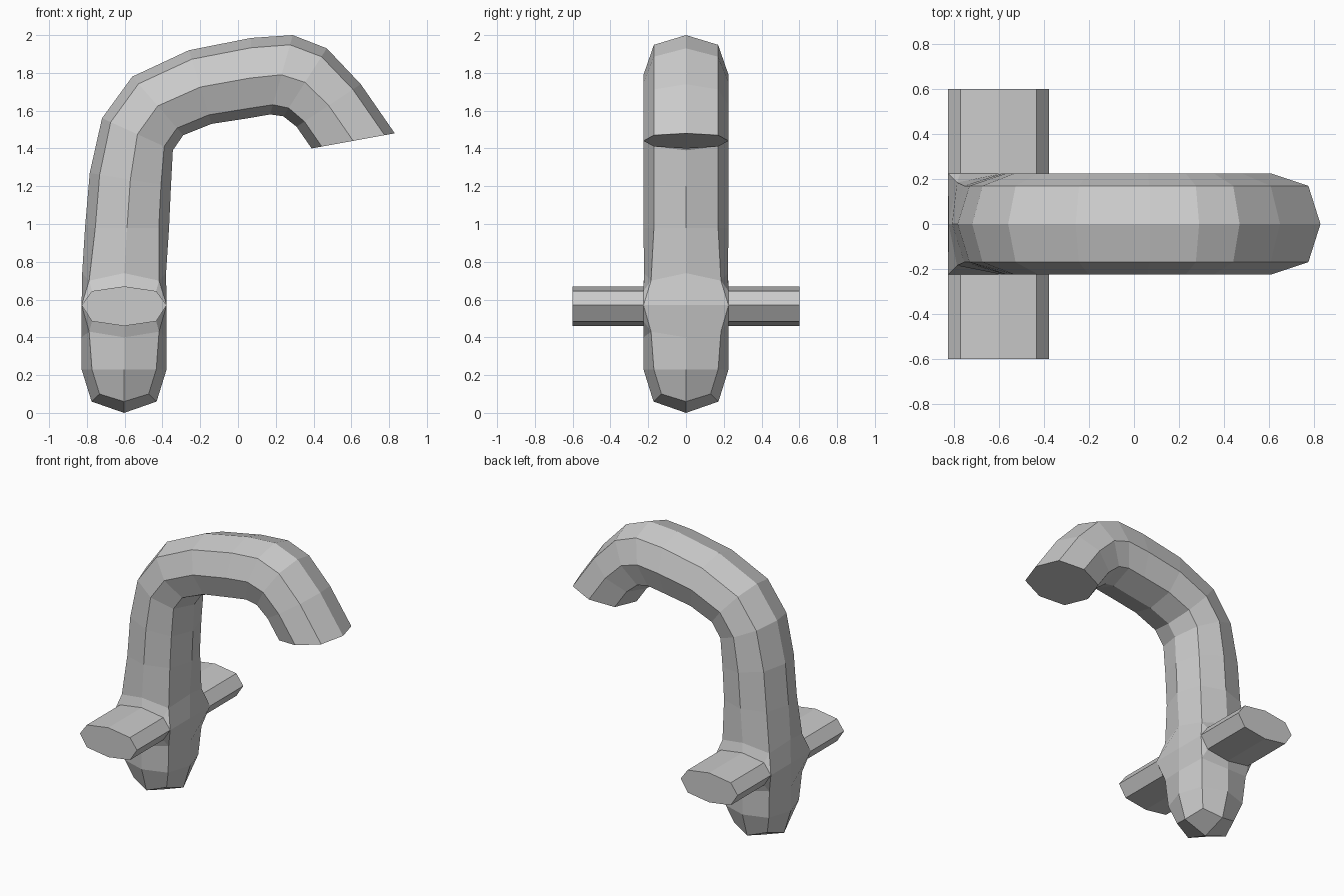
import bpy, bmesh

if "Cube" in bpy.data.objects:
    bpy.data.objects.remove(bpy.data.objects["Cube"])

R, D = 0.225, 0.755          # tube radius, diagonal factor of the octagon
UX = (1, D, 0, -D, -1, -D, 0, D)
UY = (0, -D, -1, -D, 0, D, 1, D)
CX = -0.603                  # stem axis

bm = bmesh.new()


def vert(x, y, z):
    return bm.verts.new((x, y, z))


def tube_ring(ox, oz, ix, iz):
    """Octagon spanned by its outer and inner points in the xz plane."""
    cx, cz = (ox + ix) / 2, (oz + iz) / 2
    return [vert(cx + (ox - cx) * u, R * v, cz + (oz - cz) * u)
            for u, v in zip(UX, UY)]


def stem_ring(r, diag, z_axis, z_diag):
    """Octagon around the stem axis; diagonals may bulge and shift in height."""
    out = []
    for k, (u, v) in enumerate(zip(UX, UY)):
        f = diag / D if k % 2 else r
        out.append(vert(CX - u * f, v * f, z_diag if k % 2 else z_axis))
    return out


def bridge(a, b):
    n = len(a)
    for k in range(n):
        bm.faces.new((a[k], a[(k + 1) % n], b[(k + 1) % n], b[k]))


# Curved spout: outer and inner profile points from stem to mouth
spout = [(-0.81, 0.98, -0.365, 0.98), (-0.785, 1.27, -0.355, 1.20),
         (-0.72, 1.56, -0.345, 1.39), (-0.56, 1.78, -0.29, 1.47),
         (-0.26, 1.92, -0.14, 1.53), (0.07, 1.985, 0.055, 1.56),
         (0.29, 2.0, 0.17, 1.58), (0.47, 1.93, 0.24, 1.57),
         (0.65, 1.74, 0.31, 1.515), (0.83, 1.48, 0.39, 1.40)]
upper = stem_ring(0.222, 0.185, 0.74, 0.70)
rings = [upper] + [tube_ring(*p) for p in spout]
for a, b in zip(rings, rings[1:]):
    bridge(a, b)
bm.faces.new(rings[-1])

# Rounded foot
lower = stem_ring(R, 0.185, 0.40, 0.43)
base = stem_ring(R, 0.17, 0.23, 0.23)
foot = stem_ring(0.172, 0.13, 0.06, 0.10)
bridge(lower, base)
bridge(base, foot)
tip = vert(CX, 0, 0)
for k in range(0, 8, 2):
    bm.faces.new((tip, foot[k], foot[k + 1], foot[(k + 2) % 8]))

# Cross bar growing out of both sides of the stem
bar = [(-R, .57), (-.17, .645), (0, .67), (.17, .645),
       (R, .57), (.17, .485), (0, .46), (-.17, .485)]
mid = {0: vert(CX - R, 0, .57), 4: vert(CX + R, 0, .57)}
for side in (-1, 1):
    def at(k):
        return k if side < 0 else (8 - k) % 8
    root = [vert(CX + x, side * R, z) for x, z in bar]
    end = [vert(CX + x, side * 0.6, z) for x, z in bar]
    bridge(root, end)
    bm.faces.new(end)
    for ring, b in ((upper, (0, 1, 2, 3, 4)), (lower, (0, 7, 6, 5, 4))):
        r = [ring[at(k)] for k in range(5)]
        q = [root[j] for j in b]
        bm.faces.new((r[1], r[2], q[2], q[1]))
        bm.faces.new((r[2], r[3], q[3], q[2]))
        bm.faces.new((r[1], q[1], q[0]))
        bm.faces.new((r[3], q[3], q[4]))
        bm.faces.new((r[0], r[1], q[0], mid[0]))
        bm.faces.new((r[4], r[3], q[4], mid[4]))

bmesh.ops.recalc_face_normals(bm, faces=bm.faces[:])
mesh = bpy.data.meshes.new("hooked_pipe_with_crossbar")
bm.to_mesh(mesh)
bm.free()
obj = bpy.data.objects.new("hooked_pipe_with_crossbar", mesh)
bpy.context.collection.objects.link(obj)
